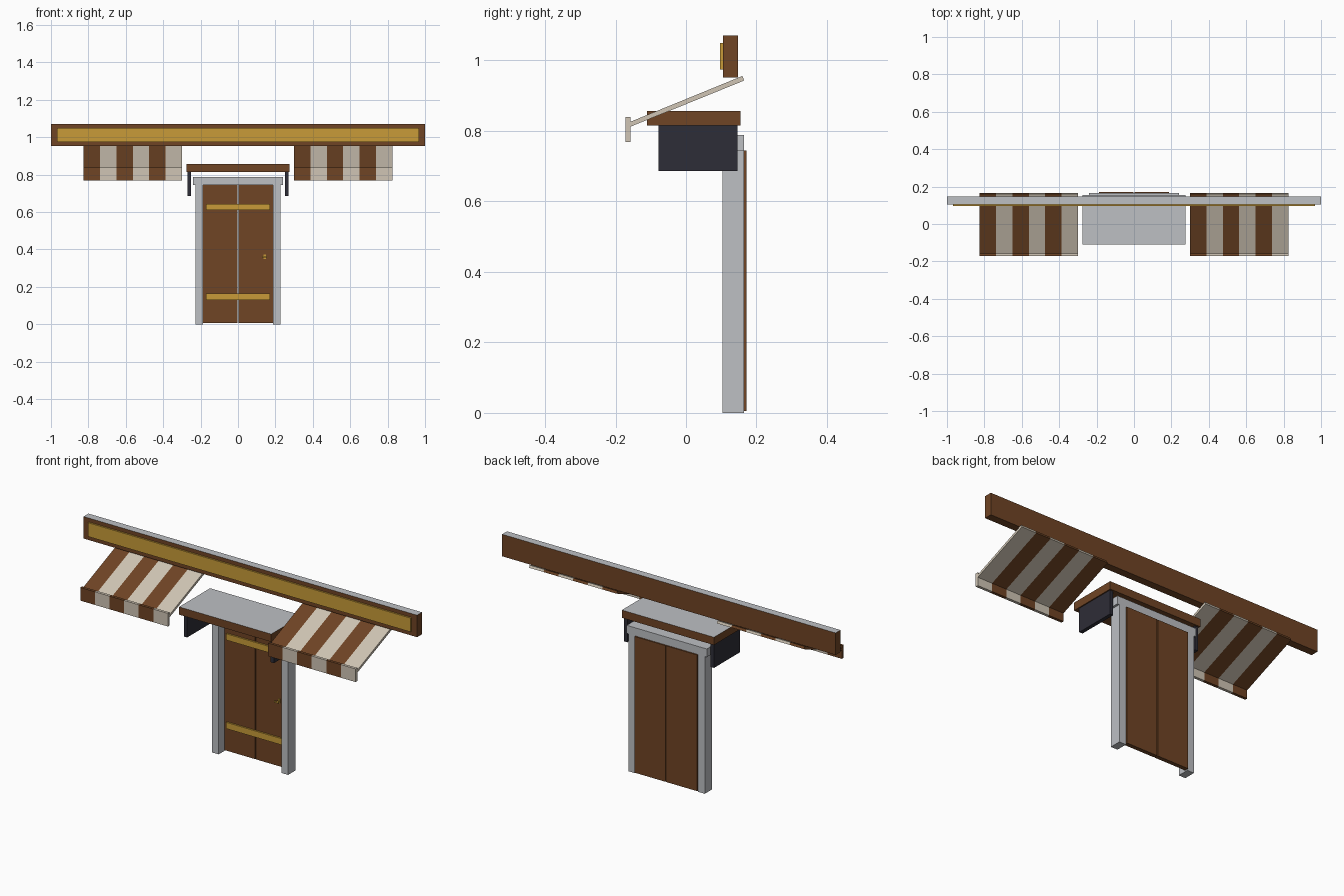
import bpy
import bmesh
from mathutils import Vector

old = bpy.data.objects.get("Cube")
if old:
    bpy.data.objects.remove(old, do_unlink=True)


def material(name, rgb):
    mat = bpy.data.materials.new(name)
    mat.use_nodes = True
    colour = (*rgb, 1)
    mat.diffuse_color = colour
    mat.node_tree.nodes["Principled BSDF"].inputs["Base Color"].default_value = colour
    return mat


BROWN = material("brown_wood", (0.16, 0.058, 0.018))
CREAM = material("cream_cloth", (0.63, 0.56, 0.46))
GOLD = material("gold_paint", (0.58, 0.33, 0.04))
GREY = material("pale_grey", (0.51, 0.525, 0.55))
DARK = material("dark_metal", (0.027, 0.026, 0.038))


def finish(name, bm, mats):
    bmesh.ops.recalc_face_normals(bm, faces=bm.faces)
    mesh = bpy.data.meshes.new(name)
    bm.to_mesh(mesh)
    bm.free()
    for mat in mats:
        mesh.materials.append(mat)
    obj = bpy.data.objects.new(name, mesh)
    bpy.context.collection.objects.link(obj)
    return obj


def box(name, x, y, z, mat, top=None):
    """Box between (low, high) limits, with an optional top colour."""
    bm = bmesh.new()
    bmesh.ops.create_cube(bm, size=1)
    for v in bm.verts:
        v.co = Vector([lim[0] if c < 0 else lim[1] for c, lim in zip(v.co, (x, y, z))])
    bm.normal_update()
    if top:
        for f in bm.faces:
            f.material_index = int(f.normal.z > 0.9)
    return finish(name, bm, [mat, top] if top else [mat])


def striped_sheet(name, profile, x0, x1, stripes):
    """Sweep a (y, z) profile along x, alternating brown and cream."""
    bm = bmesh.new()
    step = (x1 - x0) / stripes
    rings = [[bm.verts.new((x0 + i * step, y, z)) for y, z in profile]
             for i in range(stripes + 1)]
    n = len(profile)
    for i in range(stripes):
        for j in range(n):
            k = (j + 1) % n
            f = bm.faces.new((rings[i][j], rings[i][k], rings[i + 1][k], rings[i + 1][j]))
            f.material_index = i % 2
    bm.faces.new(rings[0])
    bm.faces.new(rings[-1]).material_index = (stripes - 1) % 2
    return finish(name, bm, [BROWN, CREAM])


# Long sign board with its painted panel
box("sign_board", (-1, 1), (0.105, 0.147), (0.952, 1.071), BROWN, GREY)
box("sign_panel", (-0.968, 0.968), (0.096, 0.105), (0.975, 1.05), GOLD)

# Two sloping awnings, each with a hanging front valance
slope = [(-0.158, 0.812), (0.165, 0.943), (0.16, 0.956), (-0.158, 0.826)]
valance = [(-0.172, 0.768), (-0.157, 0.768), (-0.157, 0.839), (-0.172, 0.839)]
for side, start in (("right", -0.825), ("left", 0.3)):
    striped_sheet(side + "_awning", slope, start, start + 0.525, 6)
    striped_sheet(side + "_valance", valance, start, start + 0.525, 6)

# Porch roof and the lintel under it
box("porch_roof", (-0.276, 0.276), (-0.11, 0.155), (0.815, 0.857), BROWN, GREY)
box("lintel", (-0.24, 0.24), (0.1, 0.165), (0.744, 0.788), GREY)

# Mirrored parts: roof brackets, door posts and door leaves
for side, s in (("right", -1), ("left", 1)):
    def span(a, b):
        return tuple(sorted((s * a, s * b)))
    box(side + "_bracket", span(0.25, 0.27), (-0.078, 0.146), (0.686, 0.815), DARK)
    box(side + "_post", span(0.188, 0.228), (0.103, 0.165), (0, 0.744), GREY)
    box(side + "_door_leaf", span(0.002, 0.187), (0.15, 0.172), (0.006, 0.744), BROWN)

# Door battens
for name, z in (("lower_batten", 0.147), ("upper_batten", 0.627)):
    box(name, (-0.17, 0.17), (0.141, 0.15), (z - 0.017, z + 0.017), GOLD)

# Door handle: back plate, stem and lever
box("handle_plate", (0.137, 0.149), (0.146, 0.15), (0.35, 0.373), GOLD)
box("handle_stem", (0.14, 0.147), (0.13, 0.146), (0.358, 0.366), GOLD)
box("handle_lever", (0.128, 0.154), (0.125, 0.131), (0.358, 0.366), GOLD)
